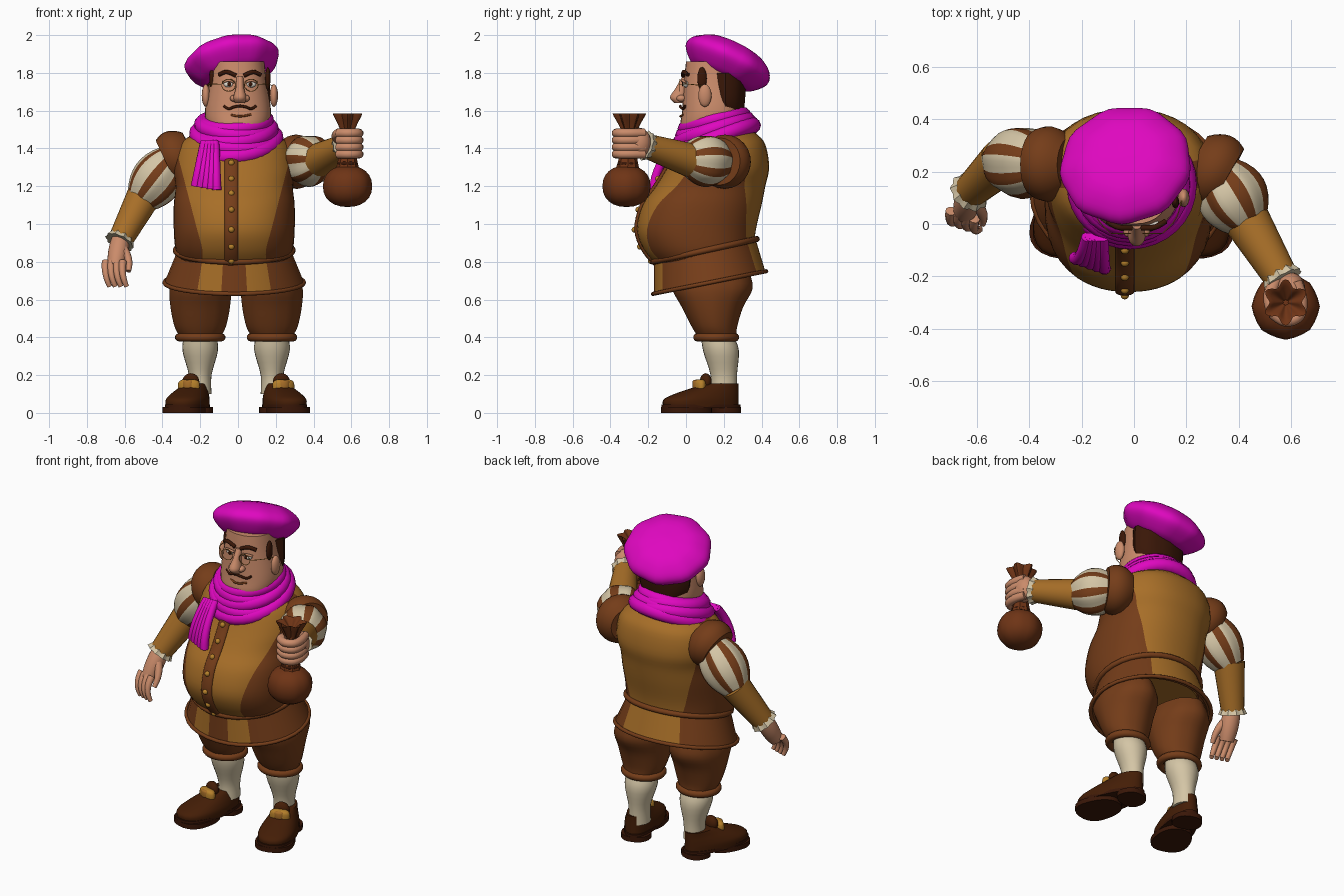
import bpy, bmesh, math
from mathutils import Vector, Matrix

if "Cube" in bpy.data.objects:
    bpy.data.objects.remove(bpy.data.objects["Cube"])

COLOURS = dict(magenta="DE10BE", tan="A66E2C", brown="743F1F", dark_leather="46230F", skin="C98A6A",
               cream="D3C4A4", gold="B5802F", hair="3C1D10", sack="6E371C", eye_white="E6DFD2")
MATERIALS = {}
for colour_name, code in COLOURS.items():
    rgba = [(byte / 255) ** 2.2 for byte in bytes.fromhex(code)] + [1]
    material = bpy.data.materials.new(colour_name)
    material.use_nodes = True
    material.diffuse_color = rgba
    material.node_tree.nodes["Principled BSDF"].inputs["Base Color"].default_value = rgba
    MATERIALS[colour_name] = material


def finish(name, bm, colours):
    bmesh.ops.recalc_face_normals(bm, faces=bm.faces)
    mesh = bpy.data.meshes.new(name)
    bm.to_mesh(mesh)
    bm.free()
    for colour in colours.split():
        mesh.materials.append(MATERIALS[colour])
    mesh.polygons.foreach_set("use_smooth", [True] * len(mesh.polygons))
    mesh.set_sharp_from_angle(angle=math.radians(40))
    part = bpy.data.objects.new(name, mesh)
    bpy.context.collection.objects.link(part)
    return part


def smooth(rows, steps):
    """Catmull-Rom interpolation of whole rows."""
    row = lambda i: rows[min(max(i, 0), len(rows) - 1)]
    result = []
    for i in range(len(rows) - 1):
        for t in [k / steps for k in range(steps)]:
            result.append([b + t / 2 * (c - a + t * (2 * a - 5 * b + 4 * c - d + t * (3 * b - a - 3 * c + d)))
                           for a, b, c, d in zip(row(i - 1), row(i), row(i + 1), row(i + 2))])
    return result + [list(rows[-1])]


def power(value, exponent):
    return math.copysign(abs(value) ** exponent, value)


def quarter(angle):
    """Zero on the front and back axis, one at the sides."""
    return math.asin(min(abs(math.sin(angle)), 1)) * 2 / math.pi


def seam_angle(angle, limit):
    """Shift columns so that the middle one of each quarter lies on the seam."""
    u = quarter(angle)
    shifted = 2 * u * limit if u < .5 else limit + (2 * u - 1) * (math.pi / 2 - limit)
    if math.cos(angle) < 0:
        shifted = math.pi - shifted
    return shifted if angle <= math.pi else -shifted


def loft(name, rows, colours, seg=24, steps=4, path=False, closed=False, square=1, tilt=0, ruffle=0, waves=8, pick=None):
    """Skin over rows (x, y, z, rx, ry[, seam]), with level rings or rings across the path."""
    if not closed:
        rows = smooth(rows, steps)
    bm, rings, count = bmesh.new(), [], len(rows)
    points = [Vector(row[:3]) for row in rows]
    along = points[-1] - points[0]
    least = min(range(3), key=lambda axis: abs(along[axis]))
    ref = Vector([axis == least for axis in range(3)])
    if closed:
        ref = (points[count // 4] - points[0]).cross(points[count // 2] - points[0])
    for i, row in enumerate(rows):
        u, v = Vector((1, 0, 0)), Vector((0, 1, tilt))
        if path:
            after = points[(i + 1) % count] if closed else points[min(i + 1, count - 1)]
            before = points[i - 1] if closed else points[max(i - 1, 0)]
            tangent = (after - before).normalized()
            u = ref.cross(tangent).normalized()
            v = tangent.cross(u)
        rx, ry = max(row[3], .001), max(row[4], .001)
        ring = []
        for j in range(seg):
            angle = j / seg * math.tau
            if len(row) > 5:
                angle = seam_angle(angle, math.asin(min(row[5] / rx, .98) ** (1 / square)))
            swell = 1 + ruffle * math.cos(waves * angle)
            ring.append(bm.verts.new(points[i] + u * rx * swell * power(math.sin(angle), square)
                                     - v * ry * swell * power(math.cos(angle), square)))
        rings.append(ring)
    for i in range(count if closed else count - 1):
        a, b = rings[i], rings[(i + 1) % count]
        for j in range(seg):
            k = (j + 1) % seg
            face = bm.faces.new((a[j], a[k], b[k], b[j]))
            if pick:
                middle = (j + .5) / seg * math.tau
                face.material_index = int(pick(i, j, quarter(middle), math.cos(middle) > 0))
    if not closed:
        bm.faces.new(rings[0])
        bm.faces.new(rings[-1])
    return finish(name, bm, colours)


def stack(*levels, x=0):
    """Level rings from (height, front, back, half width)."""
    return [(x, (front + back) / 2, z, half, (back - front) / 2) for z, front, back, half in levels]


def seamed(rows):
    return [row + (.16 + .26 * abs(row[2] - .83),) for row in rows]


def slab(name, front, back, half, low, high, colour):
    return loft(name, stack((low, front, back, half), (high, front, back, half)), colour, steps=1, square=.85)


def limb(name, start, end, r_start, r_end, colours, bulge=0, bend=(0, 0, 0), **options):
    start, end, rows = Vector(start), Vector(end), []
    for t in [i / 8 for i in range(9)]:
        arch = 4 * t * (1 - t)
        radius = r_start + (r_end - r_start) * t + bulge * arch
        rows.append((*(start.lerp(end, t) + Vector(bend) * arch), radius, radius))
    return loft(name, rows, colours, steps=1, path=True, **options)


def cord(name, points, radius, colour):
    return loft(name, [(*point, radius, radius) for point in points], colour, seg=10, path=True)


def hoop(name, centre, rx, ry, radius, colour, tilt=0, roll=0, upright=False):
    rows = []
    for i in range(32):
        x, y = rx * math.sin(i / 32 * math.tau), ry * math.cos(i / 32 * math.tau)
        offset = Vector((x, 0, y)) if upright else Vector((x, y, tilt * y + roll * x))
        rows.append((*(Vector(centre) + offset), radius, radius))
    return loft(name, rows, colour, seg=10, path=True, closed=True)


def ball(name, centre, size, colour, puff=1, **options):
    x, y, z = centre
    rows = []
    for angle in [math.pi * i / 12 for i in range(13)]:
        width = power(math.sin(angle), puff)
        rows.append((x, y, z - size[2] * power(math.cos(angle), puff), size[0] * width, size[1] * width))
    return loft(name, rows, colour, steps=1, **options)


# Doublet with tan front and back, brown sides and a buttoned placket
body = stack((.78, -.15, .36, .28), (.86, -.22, .36, .31), (.97, -.26, .37, .32), (1.1, -.23, .4, .32), (1.2, -.16, .42, .31),
             (1.3, -.1, .44, .32), (1.42, -.04, .42, .29), (1.48, 0, .37, .21), (1.53, .05, .3, .13), x=-.02)
loft("doublet", seamed(body), "tan brown", seg=48, square=.9, pick=lambda i, j, u, front: u > .5)
placket = [(-.035, y - ry, z, .014, .036) for x, y, z, rx, ry in body[:-1]]
loft("button_placket", placket, "brown", path=True)
for x, y, z, *size in smooth(placket, 5)[2:30:4]:
    ball("button", (x, y - .012, z), [.016] * 3, "gold")

# Belt and flared skirt, hollow underneath
hoop("belt", (-.02, .1, .86), .31, .275, .016, "brown", tilt=.22)
skirt = stack((.86, -.17, .37, .3), (.69, -.17, .42, .37), (.69, -.15, .4, .35), (.8, -.13, .35, .29), x=-.02)
loft("doublet_skirt", seamed(skirt), "tan brown", seg=48, steps=1, tilt=.2,
     pick=lambda i, j, u, front: u > .5 or i > 0 or (front and u < .15))
hoop("skirt_hem", (-.02, .125, .69), .37, .3, .011, "brown", tilt=.2)

# Legs and shoes
for side in (-1, 1):
    x = side * .19 - .01
    loft("breeches_leg", stack((.75, -.05, .33, .13), (.66, -.07, .35, .16), (.56, -.02, .3, .155), (.46, .03, .27, .135),
                               (.41, .06, .265, .11), x=x), "brown", ruffle=.015)
    hoop("breeches_cuff", (x, .16, .4), .112, .1, .022, "brown")
    loft("stocking", stack((.41, .08, .25, .085), (.33, .09, .28, .094), (.2, .13, .27, .06), (.1, .13, .27, .06), x=x),
         "cream")
    shoe = [loft("shoe_upper", stack((.03, -.33, .08, .1), (.07, -.33, .08, .1), (.1, -.27, .08, .09), (.13, -.18, .08, .075),
                                     (.155, -.1, .08, .065)), "dark_leather", square=.9),
            slab("shoe_welt", -.34, .09, .1, .025, .045, "hair"),
            slab("shoe_sole", -.34, -.07, .1, 0, .03, "hair"),
            slab("shoe_heel", -.06, .09, .1, 0, .03, "hair"),
            ball("shoe_tongue", (0, -.1, .165), (.048, .03, .045), "dark_leather"),
            ball("shoe_strap", (0, -.135, .14), (.06, .032, .038), "gold", puff=.6),
            ball("shoe_buckle", (0, -.15, .15), (.03, .022, .025), "tan", puff=.5)]
    for part in shoe:
        for vertex in part.data.vertices:
            vertex.co.x *= .87 - vertex.co.y
        part.data.transform(Matrix.Translation((side * .21 - .01, .2, 0)) @ Matrix.Rotation(side * .3, 4, "Z"))

# Arms: shoulder roll, striped puff sleeve, forearm and wrist frill
for side, shoulder, elbow, wrist in (("right", (-.34, .23, 1.35), (-.52, .24, 1.12), (-.62, .13, .92)),
                                     ("left", (.32, .2, 1.33), (.44, 0, 1.34), (.56, -.2, 1.41))):
    shoulder, elbow, wrist = Vector(shoulder), Vector(elbow), Vector(wrist)
    outward = (elbow - shoulder).normalized() + Vector((power(shoulder.x, 0), 0, 0))
    outward.normalize()
    limb(side + "_shoulder_roll", shoulder - outward * .1, shoulder + outward * .045, .1, .125, "brown", bulge=.03)
    limb(side + "_puff_sleeve", shoulder, elbow, .09, .08, "brown cream", bulge=.05, seg=35, ruffle=.03, waves=7,
         pick=lambda i, j, u, front: j % 5 > 1)
    limb(side + "_forearm", elbow.lerp(shoulder, .1), wrist, .09, .066, "tan")
    toward_hand = (wrist - elbow).normalized()
    limb(side + "_wrist_frill", wrist - toward_hand * .02, wrist + toward_hand * .02, .06, .078, "cream",
         seg=40, ruffle=.06, waves=10)

# Open right hand
limb("right_palm", (-.62, .13, .93), (-.65, .04, .77), .045, .04, "skin", bulge=.01)
for k in range(4):
    root = Vector((-.7 + .03 * k, .05 - .01 * k, .8))
    limb("right_finger", root, root + Vector((.02, -.04, -.13)), .021, .013, "skin", bend=(-.01, -.02, 0), seg=10)
limb("right_thumb", (-.61, .08, .87), (-.58, 0, .75), .027, .013, "skin", bend=(.015, 0, 0), seg=10)

# Left fist gripping the neck of a money bag
ball("left_palm", (.6, -.25, 1.43), (.055, .065, .08), "skin")
for k in range(4):
    z = 1.37 + .037 * k
    cord("left_finger", [(.62, -.22, z), (.64, -.29, z), (.63, -.35, z), (.58, -.37, z), (.53, -.34, z)], .024, "skin")
cord("left_thumb", [(.55, -.2, 1.43), (.52, -.27, 1.46), (.53, -.33, 1.48), (.56, -.35, 1.48)], .025, "skin")
ball("money_bag", (.58, -.315, 1.2), (.128, .125, .11), "sack", puff=.9, ruffle=.02)
limb("bag_neck", (.58, -.31, 1.27), (.58, -.3, 1.5), .065, .035, "sack", bulge=-.01, ruffle=.06)
loft("bag_ruffle", stack((1.48, -.33, -.27, .03), (1.53, -.35, -.25, .05), (1.585, -.375, -.225, .075), (1.56, -.34, -.26, .04),
                         (1.53, -.31, -.29, .01), x=.58), "sack", seg=48, steps=3, ruffle=.18, waves=6)
hoop("bag_tie", (.58, -.31, 1.32), .042, .042, .011, "hair")

# Head, hair and nose
middle = .01
loft("head", stack((1.43, .05, .3, .12), (1.48, 0, .26, .12), (1.52, -.03, .29, .16), (1.6, -.02, .3, .175),
                   (1.76, -.01, .3, .15), (1.86, 0, .3, .14)), "skin", seg=32, square=.87)
loft("hair_back", stack((1.57, .13, .3, .13), (1.65, .11, .31, .165), (1.8, .1, .32, .162)), "hair", ruffle=.02)
loft("nose", stack((1.78, -.02, .02, .018), (1.72, -.055, .01, .022), (1.67, -.085, 0, .034), (1.64, -.06, 0, .026), x=middle), "skin")
cord("mouth", [(-.05, -.01, 1.58), (middle, -.03, 1.57), (.07, -.01, 1.58)], .006, "brown")

# Paired features of the face
for side in (-1, 1):
    def at(x, y, z):
        return side * x + middle, y, z
    ball("nostril", at(.032, -.025, 1.665), (.02, .025, .018), "skin")
    ball("ear", at(.18, .1, 1.68), (.022, .035, .06), "skin")
    ball("sideburn", at(.148, .085, 1.77), (.014, .025, .06), "hair")
    ball("eye", at(.06, 0, 1.74), (.026, .018, .017), "eye_white")
    ball("pupil", at(.056, -.016, 1.74), (.01, .006, .011), "hair")
    cord("eyelid", [at(.03, -.012, 1.75), at(.06, -.02, 1.76), at(.09, 0, 1.75)], .007, "skin")
    cord("eyebrow", [at(.02, -.015, 1.785), at(.07, -.012, 1.805), at(.11, .01, 1.79)], .011, "hair")
    cord("moustache_half", [at(0, -.03, 1.625), at(.03, -.03, 1.62), at(.06, -.015, 1.61), at(.085, -.005, 1.625)], .007, "hair")
    hoop("spectacle_rim", at(.06, -.036, 1.735), .036, .032, .002, "gold", upright=True)
    cord("spectacle_arm", [at(.1, -.035, 1.74), at(.15, .02, 1.74), at(.175, .1, 1.73)], .002, "gold")

# Beret, tipped back and to one side
dome = [(0, 0, z, r, r * .96) for z, r in ((-.09, .15), (-.07, .19), (-.02, .24), (.02, .25), (.06, .22), (.1, .14), (.115, .01))]
beret = loft("beret", dome, "magenta", seg=40, ruffle=.018, waves=9)
beret.data.transform(Matrix.Translation((-.03, .22, 1.85)) @ Matrix.Rotation(-.18, 4, "Y") @ Matrix.Rotation(-.44, 4, "X"))

# Scarf: overlapping wraps and a pleated hanging end
for k in range(5):
    wrap = .215 - .013 * k
    hoop("scarf_wrap", (-.015, .15, 1.44 + .025 * k), wrap, wrap - .01, .042, "magenta", tilt=.4 - .04 * k, roll=.07 * (-1) ** k)
for k in range(5):
    limb("scarf_end_pleat", (-.18 + .015 * k, -.05, 1.43), (-.225 + .028 * k, -.13 - .01 * k, 1.2 - .005 * k), .022, .025,
         "magenta", bend=(0, -.03, 0), seg=10)
